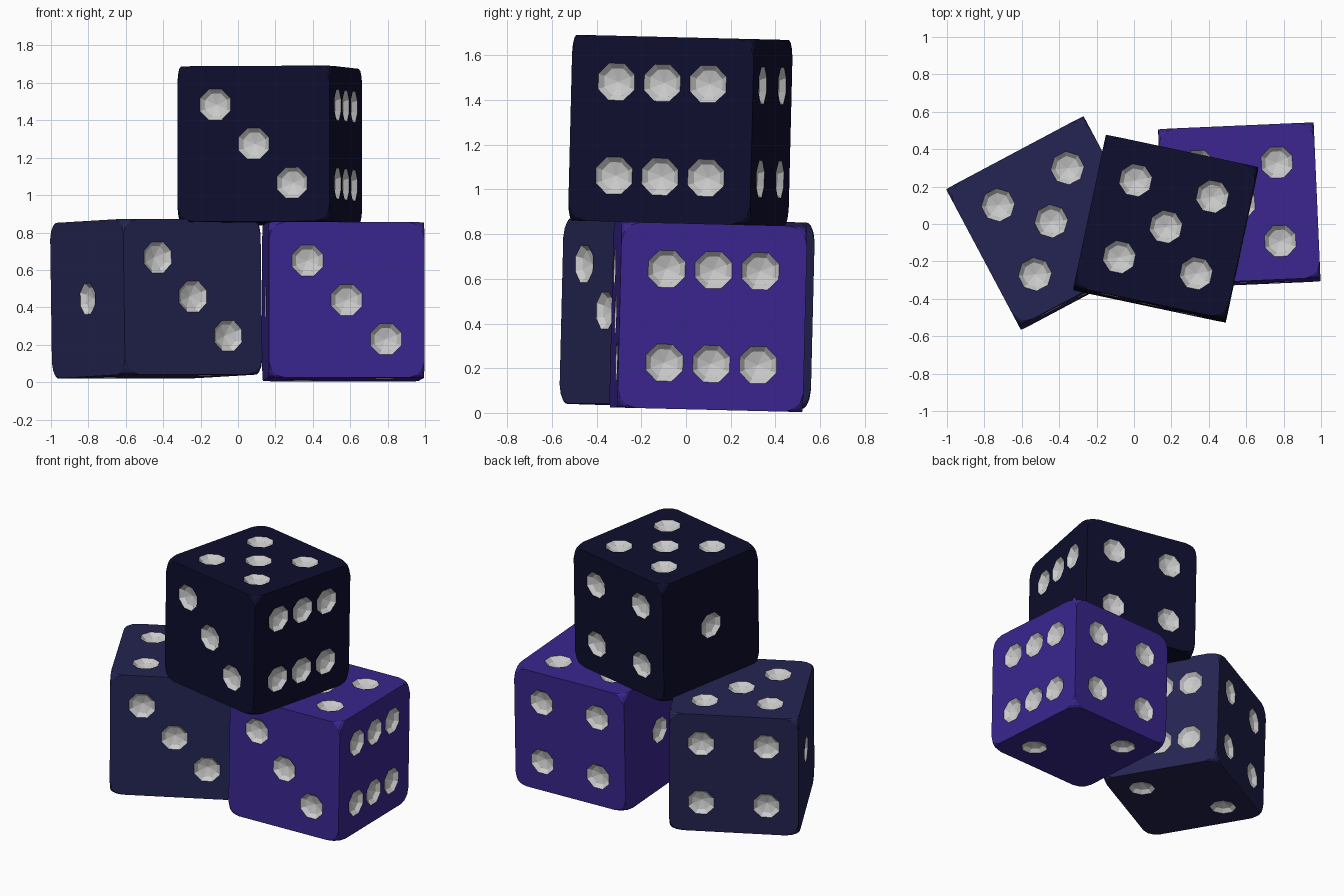
import bpy, bmesh
from math import radians
from mathutils import Matrix, Vector

if "Cube" in bpy.data.objects:
    bpy.data.objects.remove(bpy.data.objects["Cube"], do_unlink=True)

HALF = 0.416      # half the edge of a die
STEP = 0.21       # spacing of the pips
BALL = 0.13       # radius of the pip hollow
LIFT = 0.088      # height of the hollow's centre above the face


def material(name, rgb):
    mat = bpy.data.materials.new(name)
    mat.use_nodes = True
    color = (*rgb, 1)
    mat.diffuse_color = color
    mat.node_tree.nodes["Principled BSDF"].inputs["Base Color"].default_value = color
    return mat


SILVER = material("silver", (0.6, 0.6, 0.6))
X, Y, Z = Vector((1, 0, 0)), Vector((0, 1, 0)), Vector((0, 0, 1))
SQUARE = [(u, v) for u in (-1, 1) for v in (-1, 1)]

# Each face: outward normal, its two directions, and the pips on a 3 x 3 grid
FACES = [
    (-X, Y, Z, [(0, 0)]),
    (-Z, X, Y, [(-1, 1), (1, -1)]),
    (-Y, X, Z, [(-1, 1), (0, 0), (1, -1)]),
    (Y, X, Z, SQUARE),
    (Z, X, Y, SQUARE + [(0, 0)]),
    (X, Y, Z, [(u, v) for u in (-1, 0, 1) for v in (-1, 1)]),
]


def add_object(name, bm, mats):
    bmesh.ops.recalc_face_normals(bm, faces=bm.faces)
    mesh = bpy.data.meshes.new(name)
    bm.to_mesh(mesh)
    bm.free()
    for mat in mats:
        mesh.materials.append(mat)
    obj = bpy.data.objects.new(name, mesh)
    bpy.context.scene.collection.objects.link(obj)
    return obj


def pip_cutter():
    """All the pip hollows as closed eight-sided bowls."""
    bm = bmesh.new()
    for normal, u_dir, v_dir, pips in FACES:
        for u, v in pips:
            centre = normal * (HALF + LIFT) + (u_dir * u + v_dir * v) * STEP
            turn = Z.rotation_difference(normal).to_matrix().to_4x4()
            place = Matrix.Translation(centre) @ turn @ Matrix.Rotation(radians(22.5), 4, "Z")
            verts = bmesh.ops.create_uvsphere(
                bm, u_segments=8, v_segments=6, radius=BALL, matrix=place)["verts"]
            # Keep only the bowl just above the face, then close it
            edges = {e for vert in verts for e in vert.link_edges}
            faces = {f for vert in verts for f in vert.link_faces}
            cut = bmesh.ops.bisect_plane(
                bm, geom=[*verts, *edges, *faces], plane_co=normal * (HALF + 0.01),
                plane_no=normal, clear_outer=True)["geom_cut"]
            rim = [e for e in cut if isinstance(e, bmesh.types.BMEdge)]
            bmesh.ops.holes_fill(bm, edges=rim, sides=0)
    cutter = add_object("pip_cutter", bm, [SILVER])
    cutter.hide_render = True
    return cutter


def die(name, body, location, turn, cutter):
    """Cube with rounded corners, sharp edges and hollowed pips."""
    bm = bmesh.new()
    bmesh.ops.create_cube(bm, size=2 * HALF)
    bmesh.ops.bevel(bm, geom=bm.verts[:], offset=0.085, segments=3,
                    profile=0.5, affect="VERTICES")
    obj = add_object(name, bm, [body, SILVER])
    hollow = obj.modifiers.new("pips", "BOOLEAN")
    hollow.operation = "DIFFERENCE"
    hollow.solver = "EXACT"
    hollow.material_mode = "TRANSFER"
    hollow.object = cutter
    bpy.context.view_layer.update()
    mesh = bpy.data.meshes.new_from_object(
        obj.evaluated_get(bpy.context.evaluated_depsgraph_get()))
    obj.modifiers.clear()
    obj.data = mesh
    obj.matrix_world = Matrix.Translation(location) @ turn


def tilt(yaw, roll=0):
    return (Matrix.Rotation(radians(-1.4), 4, "X") @ Matrix.Rotation(radians(roll), 4, "Y")
            @ Matrix.Rotation(radians(yaw), 4, "Z"))


# Two dice side by side, the third resting across them
cutter = pip_cutter()
die("right_side_die", material("slate_blue", (0.0175, 0.0175, 0.085)),
    (-0.437, 0.005, 0.446), tilt(28, -0.8), cutter)
die("left_side_die", material("violet", (0.042, 0.019, 0.27)),
    (0.563, 0.1, 0.43), tilt(2.5), cutter)
die("top_die", material("midnight_blue", (0.0045, 0.0045, 0.028)),
    (0.17, -0.025, 1.265), tilt(-12), cutter)
bpy.data.objects.remove(cutter, do_unlink=True)
